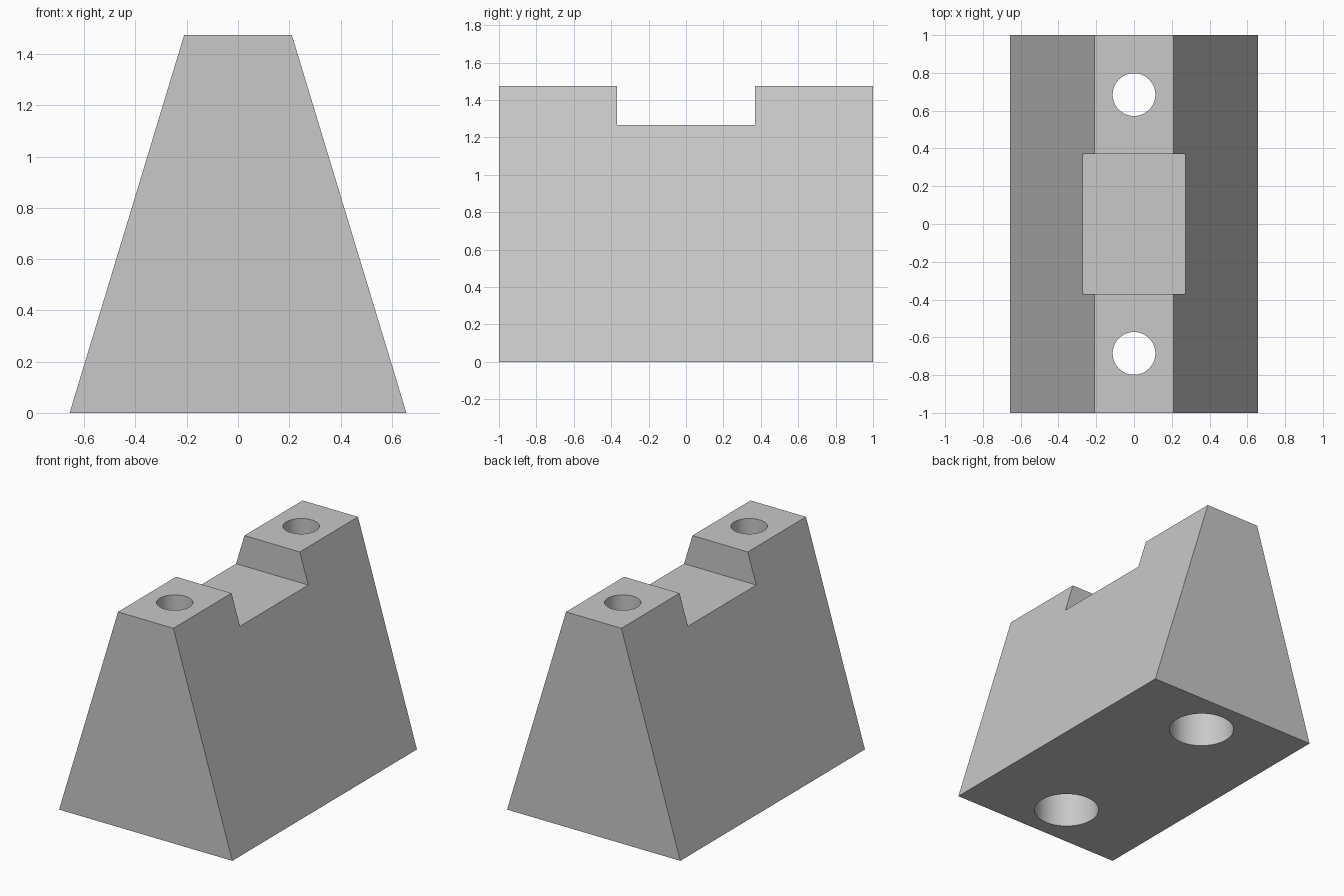
import bpy, bmesh, math

if "Cube" in bpy.data.objects:
    bpy.data.objects.remove(bpy.data.objects["Cube"])

LENGTH, HEIGHT = 2.0, 1.475
BASE_HALF, TOP_HALF = 0.657, 0.21
NOTCH_HALF, NOTCH_Z = 0.37, 1.265
HOLE_Y, HOLE_R = 0.685, 0.113
BORE_R, BORE_DEPTH = 0.209, 0.9

grey = bpy.data.materials.new("light grey")
grey.diffuse_color = (0.58, 0.58, 0.58, 1)
grey.use_nodes = True
grey.node_tree.nodes["Principled BSDF"].inputs["Base Color"].default_value = grey.diffuse_color


def profile_prism(name, points, half_depth):
    """Extrude an XZ profile along Y."""
    bm = bmesh.new()
    face = bm.faces.new([bm.verts.new((x, -half_depth, z)) for x, z in points])
    ext = bmesh.ops.extrude_face_region(bm, geom=[face])
    verts = [g for g in ext["geom"] if isinstance(g, bmesh.types.BMVert)]
    bmesh.ops.translate(bm, verts=verts, vec=(0, 2 * half_depth, 0))
    bmesh.ops.recalc_face_normals(bm, faces=bm.faces[:])
    mesh = bpy.data.meshes.new(name)
    bm.to_mesh(mesh)
    bm.free()
    mesh.materials.append(grey)
    obj = bpy.data.objects.new(name, mesh)
    bpy.context.collection.objects.link(obj)
    return obj


def cylinder(name, radius, y, z0, z1):
    bpy.ops.mesh.primitive_cylinder_add(vertices=64, radius=radius, depth=z1 - z0,
                                        location=(0, y, (z0 + z1) / 2))
    obj = bpy.context.object
    obj.name = name
    obj.data.materials.append(grey)
    return obj


def cut(target, cutter):
    """Subtract the cutter and remove it."""
    mod = target.modifiers.new("cut", 'BOOLEAN')
    mod.operation, mod.solver, mod.object = 'DIFFERENCE', 'EXACT', cutter
    bpy.context.view_layer.objects.active = target
    bpy.ops.object.modifier_apply(modifier=mod.name)
    bpy.data.objects.remove(cutter, do_unlink=True)


# Tapered block
block = profile_prism("tapered_block", [(-BASE_HALF, 0), (BASE_HALF, 0),
                                        (TOP_HALF, HEIGHT), (-TOP_HALF, HEIGHT)], LENGTH / 2)

# Saddle notch across the top
cut(block, profile_prism("notch_cutter", [(-1, NOTCH_Z), (1, NOTCH_Z),
                                          (1, 2), (-1, 2)], NOTCH_HALF))

# Screw holes with wider bores from below
for side in (-1, 1):
    y = side * HOLE_Y
    cut(block, cylinder("bore_cutter", BORE_R, y, -0.2, BORE_DEPTH))
    cut(block, cylinder("hole_cutter", HOLE_R, y, -0.3, HEIGHT + 0.2))

# Smooth the hole walls, keep block edges sharp
bpy.ops.object.select_all(action='DESELECT')
block.select_set(True)
bpy.context.view_layer.objects.active = block
bpy.ops.object.shade_smooth_by_angle(angle=math.radians(15))
